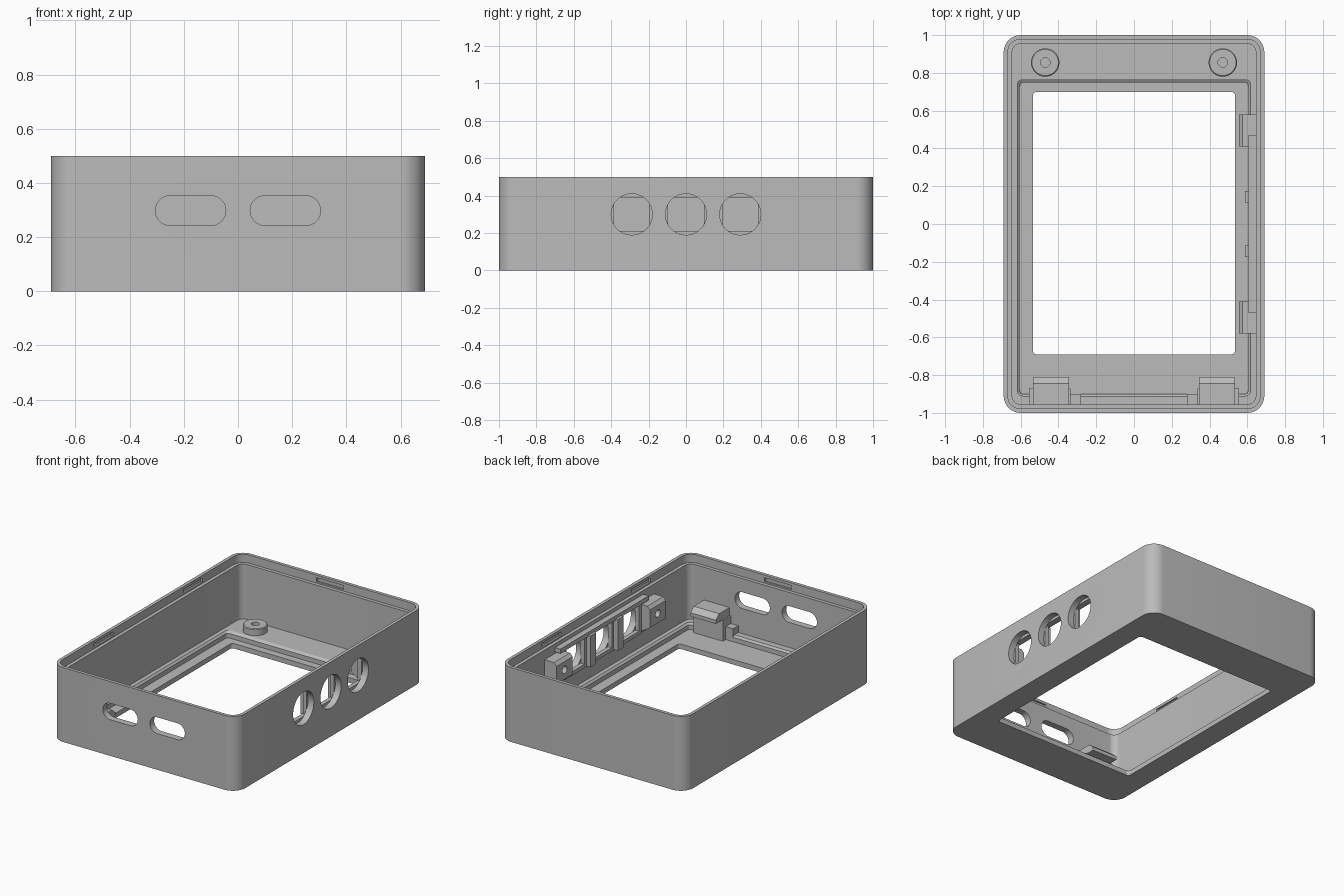
import bpy, bmesh, math
from mathutils import Matrix, Vector

if "Cube" in bpy.data.objects:
    bpy.data.objects.remove(bpy.data.objects["Cube"])

grey = bpy.data.materials.new("plain grey")
grey.diffuse_color = (0.5, 0.5, 0.5, 1)
grey.use_nodes = True
grey.node_tree.nodes["Principled BSDF"].inputs["Base Color"].default_value = grey.diffuse_color


def finish(name, bm):
    bmesh.ops.recalc_face_normals(bm, faces=bm.faces)
    me = bpy.data.meshes.new(name)
    bm.to_mesh(me)
    bm.free()
    me.materials.append(grey)
    ob = bpy.data.objects.new(name, me)
    bpy.context.collection.objects.link(ob)
    return ob


def smooth(ob):
    bpy.ops.object.select_all(action='DESELECT')
    ob.select_set(True)
    bpy.context.view_layer.objects.active = ob
    bpy.ops.object.shade_smooth_by_angle(angle=math.radians(30))


def box(bm, x, y, z):
    size = Vector((x[1] - x[0], y[1] - y[0], z[1] - z[0]))
    mid = Vector((x[0] + x[1], y[0] + y[1], z[0] + z[1])) / 2
    bmesh.ops.create_cube(bm, size=1, matrix=Matrix.Translation(mid) @ Matrix.Diagonal((*size, 1)))


def prism(bm, ring, offset):
    """Extrude a closed ring of points along an offset."""
    f = bm.faces.new([bm.verts.new(p) for p in ring])
    ext = bmesh.ops.extrude_face_region(bm, geom=[f])
    bmesh.ops.translate(bm, vec=offset, verts=[v for v in ext['geom'] if isinstance(v, bmesh.types.BMVert)])


def stack(bm, rings):
    """Skin a closed loop of rings."""
    loops = [[bm.verts.new(p) for p in r] for r in rings]
    for a, b in zip(loops, loops[1:] + loops[:1]):
        for i in range(len(a)):
            j = (i + 1) % len(a)
            bm.faces.new((a[i], a[j], b[j], b[i]))


def rounded(hx, y0, y1, r, z, n=10):
    pts = []
    corners = ((hx - r, y1 - r), (r - hx, y1 - r), (r - hx, y0 + r), (hx - r, y0 + r))
    for k, (cx, cy) in enumerate(corners):
        for i in range(n + 1):
            a = math.pi / 2 * (k + i / n)
            pts.append((cx + r * math.cos(a), cy + r * math.sin(a), z))
    return pts


def circle(r, z, cx=0, cy=0, n=40):
    return [(cx + r * math.cos(t * 2 * math.pi / n), cy + r * math.sin(t * 2 * math.pi / n), z) for t in range(n)]


def cut(ob, cutter):
    cutter.hide_render = True
    m = ob.modifiers.new("cut", 'BOOLEAN')
    m.object = cutter
    m.solver = 'EXACT'
    bpy.context.view_layer.objects.active = ob
    bpy.ops.object.modifier_apply(modifier=m.name)
    bpy.data.objects.remove(cutter)


# Case shell: wall, stepped rim, ledge, screen recess and window
bm = bmesh.new()
stack(bm, [
    rounded(.69, -1, 1, .09, 0),
    rounded(.69, -1, 1, .09, .5),
    rounded(.668, -.978, .978, .068, .5),
    rounded(.668, -.978, .978, .068, .445),
    rounded(.645, -.955, .955, .045, .445),
    rounded(.645, -.955, .955, .045, .075),
    rounded(.617, -.912, .768, .03, .075),
    rounded(.605, -.90, .75, .02, .063),
    rounded(.605, -.90, .75, .02, .033),
    rounded(.535, -.69, .70, .02, .033),
    rounded(.535, -.69, .70, .02, 0),
])
shell = finish("case_shell", bm)

# Openings: front slots, round side holes, snap notches in the rim
bm = bmesh.new()
for cx in (-.175, .175):
    ring = []
    for k in range(2):
        for i in range(17):
            a = math.pi * (k + i / 16) - math.pi / 2
            ring.append((cx + (.075, -.075)[k] + .055 * math.cos(a), -1.1, .298 + .055 * math.sin(a)))
    prism(bm, ring, (0, .16, 0))
for cy in (-.29, 0, .29):
    prism(bm, [(.635, cy + p[0], .3 + p[1]) for p in circle(.11, 0)], (.1, 0, 0))
for s in (-1, 1):
    for cy in (-.475, .475):
        box(bm, sorted((s * .655, s * .68)), (cy - .1, cy + .1), (.455, .482))
    box(bm, (-.1, .1), sorted((s * .965, s * .99)), (.455, .482))
cut(shell, finish("opening_cutter", bm))
smooth(shell)

# Screw bosses on the back ledge
for s, side in ((-1, "left"), (1, "right")):
    bm = bmesh.new()
    stack(bm, [circle(r, z, s * .47, .855) for r, z in
               ((.075, .073), (.075, .115), (.07, .12), (.025, .12), (.025, .073))])
    smooth(finish("screw_boss_" + side, bm))

# Side frame with square openings behind the round holes
bm = bmesh.new()
box(bm, (.618, .647), (-.41, .41), (.185, .21))
box(bm, (.618, .647), (-.41, .41), (.39, .4))
box(bm, (.605, .647), (-.47, .47), (.39, .42))
for s in (-1, 1):
    box(bm, (.618, .647), sorted((s * .195, s * .095)), (.21, .39))
    box(bm, (.618, .647), sorted((s * .41, s * .385)), (.21, .39))
    box(bm, (.587, .62), sorted((s * .175, s * .115)), (.19, .40))
finish("side_frame", bm)

# Mounting blocks at the frame ends, with pilot holes
for s, side in ((-1, "front"), (1, "back")):
    bm = bmesh.new()
    y0, y1 = sorted((s * .41, s * .58))
    prism(bm, [(.555, y0, .24), (.555, y0, .36), (.575, y0, .38), (.647, y0, .38),
               (.647, y0, .17), (.62, y0, .2)], (0, y1 - y0, 0))
    block = finish("mounting_block_" + side, bm)
    bm = bmesh.new()
    prism(bm, [(.54, s * .495 + p[0], .305 + p[1]) for p in circle(.025, 0, n=20)], (.08, 0, 0))
    cut(block, finish("pilot_cutter", bm))
    smooth(block)

# Hooked clips on the front wall
for s, side in ((-1, "left"), (1, "right")):
    bm = bmesh.new()
    x0, x1 = sorted((s * .345, s * .535))
    prism(bm, [(x0, -.957, .17), (x0, -.81, .17), (x0, -.81, .195), (x0, -.845, .225), (x0, -.957, .225)],
          (x1 - x0, 0, 0))
    box(bm, sorted((s * .335, s * .555)), (-.957, -.87), (.033, .172))
    box(bm, sorted((s * .28, s * .34)), (-.957, -.90), (.033, .12))
    finish("screen_clip_" + side, bm)
